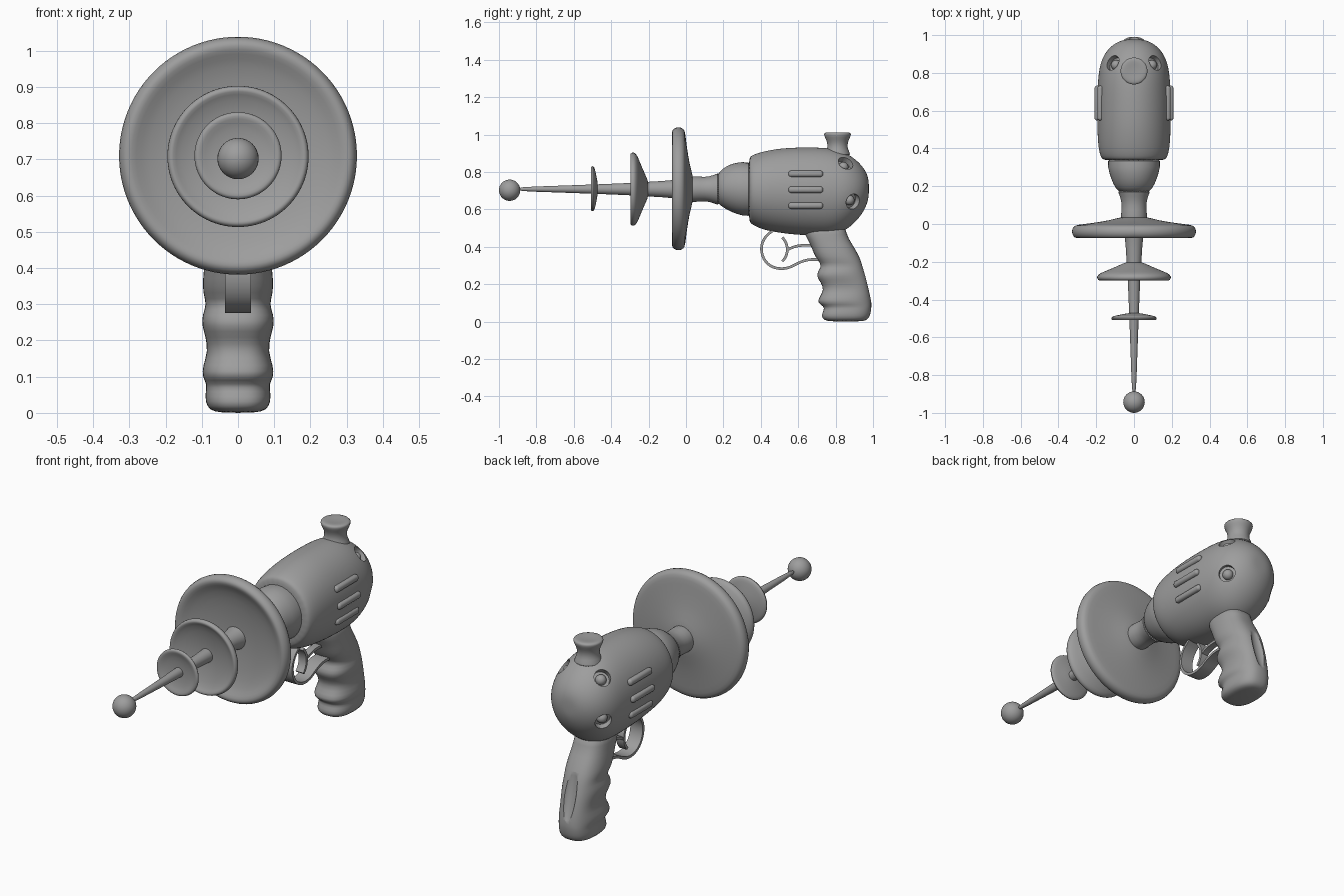
import bpy, bmesh, math
from mathutils import Vector

if "Cube" in bpy.data.objects:
    bpy.data.objects.remove(bpy.data.objects["Cube"])

GREY = (0.34, 0.34, 0.34, 1)
metal = bpy.data.materials.new("plain_grey")
metal.use_nodes = True
metal.diffuse_color = GREY
metal.node_tree.nodes["Principled BSDF"].inputs["Base Color"].default_value = GREY


def activate(ob):
    bpy.ops.object.select_all(action='DESELECT')
    ob.select_set(True)
    bpy.context.view_layer.objects.active = ob


def modify(ob, kind, **settings):
    """Add a modifier and apply it."""
    m = ob.modifiers.new(kind.lower(), kind)
    for key, value in settings.items():
        setattr(m, key, value)
    activate(ob)
    bpy.ops.object.modifier_apply(modifier=m.name)


def finish(ob, angle=40):
    activate(ob)
    bpy.ops.object.shade_smooth_by_angle(angle=math.radians(angle))
    return ob


def to_object(name, bm):
    bmesh.ops.recalc_face_normals(bm, faces=bm.faces)
    mesh = bpy.data.meshes.new(name)
    bm.to_mesh(mesh)
    bm.free()
    mesh.materials.append(metal)
    ob = bpy.data.objects.new(name, mesh)
    bpy.context.collection.objects.link(ob)
    return ob


def loft(name, rings, caps=True, smooth=1):
    """Skin a list of point rings, then subdivide."""
    bm = bmesh.new()
    loops = [[bm.verts.new(p) for p in ring] for ring in rings]
    n = len(loops[0])
    for a, b in zip(loops, loops[1:]):
        for i in range(n):
            j = (i + 1) % n
            bm.faces.new((a[i], a[j], b[j], b[i]))
    if caps:
        bm.faces.new(loops[0])
        bm.faces.new(loops[-1])
    ob = to_object(name, bm)
    if smooth:
        modify(ob, 'SUBSURF', levels=smooth)
    return ob


def circle(n=32):
    return [(math.cos(2 * math.pi * i / n), math.sin(2 * math.pi * i / n)) for i in range(n)]


def along_y(sections, n=32):
    return [[(rx * c, y, z + rz * s) for c, s in circle(n)] for y, z, rx, rz in sections]


def lathe(name, profile, z, n=48):
    return finish(loft(name, along_y([(y, z, r, r) for y, r in profile], n)))


def ball(name, loc, radius):
    bpy.ops.mesh.primitive_uv_sphere_add(segments=32, ring_count=16, radius=radius, location=loc)
    ob = bpy.context.object
    ob.name = name
    ob.data.materials.append(metal)
    return finish(ob)


def cutter(loc, direction, size, depth):
    """Elliptical drill; size is (along tangent, along y) where direction is radial."""
    bpy.ops.mesh.primitive_cylinder_add(vertices=24, radius=1, depth=depth, location=loc)
    ob = bpy.context.object
    ob.rotation_euler = Vector(direction).to_track_quat('Z', 'Y').to_euler()
    ob.scale = (size[0], size[1], 1)
    return ob


def cut(ob, cutters):
    activate(cutters[0])
    for c in cutters:
        c.hide_render = True
        c.select_set(True)
    if len(cutters) > 1:
        bpy.ops.object.join()
    tool = bpy.context.object
    modify(ob, 'BOOLEAN', operation='DIFFERENCE', solver='EXACT', object=tool)
    bpy.data.objects.remove(tool)


def band(name, path, half_width):
    """Thin bent strip following (y, z) points."""
    bm = bmesh.new()
    pairs = [[bm.verts.new((x, y, z)) for x in (-half_width, half_width)] for y, z in path]
    for a, b in zip(pairs, pairs[1:]):
        bm.faces.new((a[0], a[1], b[1], b[0]))
    ob = to_object(name, bm)
    modify(ob, 'SUBSURF', levels=2, boundary_smooth='PRESERVE_CORNERS')
    modify(ob, 'SOLIDIFY', thickness=0.014, offset=0)
    finish(ob)


# Barrel, tip and the three dishes
lathe("barrel", [(-0.92, .011), (-0.7, .017), (-0.5, .025), (-0.3, .032), (-0.2, .04), (-0.06, .046),
                 (0, .066), (0.05, .07), (0.1, .063), (0.15, .073), (0.19, .1)], 0.708)
ball("barrel_tip", (0, -0.943, 0.702), 0.057)
lathe("large_dish", [(.04, .065), (.02, .12), (.002, .24), (-.004, .3), (-.012, .322), (-.04, .333),
                     (-.068, .322), (-.077, .305), (-.068, .283), (-.05, .255), (-.03, .17), (-.02, .04)], 0.71)
lathe("middle_dish", [(-.2, .04), (-.215, .07), (-.245, .14), (-.262, .185), (-.28, .199), (-.297, .192),
                      (-.3, .18), (-.285, .165), (-.268, .1), (-.26, .03)], 0.708)
lathe("small_dish", [(-.47, .025), (-.483, .085), (-.488, .112), (-.498, .124), (-.51, .116),
                     (-.509, .104), (-.497, .08), (-.492, .02)], 0.71)

# Perforated collar around a flared core
core = loft("collar_core", along_y([(.16, .71, .07, .07), (.19, .715, .1, .1), (.24, .715, .122, .13),
                                    (.3, .71, .14, .145), (.37, .705, .145, .15)]))
finish(core)
collar = loft("collar", along_y([(.163, .737, .142, .165), (.18, .735, .146, .167), (.22, .728, .155, .17),
                                 (.28, .715, .165, .177), (.35, .706, .172, .178)]), caps=False)
modify(collar, 'SOLIDIFY', thickness=0.02, offset=0)
holes = []
for count, y, size in ((6, .227, (.06, .038)), (12, .307, (.027, .025))):
    for k in range(count):
        a = 2 * math.pi * k / count
        d = (math.cos(a), 0, math.sin(a))
        holes.append(cutter((.16 * d[0], y, .72 + .17 * d[2]), d, size, 0.12))
cut(collar, holes)
finish(collar)

# Main body with drilled ports
body = loft("body", along_y([(.335, .705, .15, .165), (.345, .705, .175, .182), (.4, .70, .19, .208),
                             (.5, .70, .195, .227), (.6, .697, .196, .235), (.7, .695, .195, .237),
                             (.78, .692, .19, .235), (.85, .695, .18, .212), (.91, .70, .152, .166),
                             (.95, .705, .112, .118), (.972, .71, .068, .07), (.978, .71, .03, .03)]), smooth=2)
ports = []
for side in (-1, 1):
    for loc, d in (((.115, .855, .85), (.6, .4, .7)), ((.148, .895, .64), (.72, .6, -.25))):
        p = Vector((side * loc[0], *loc[1:]))
        n = Vector((side * d[0], *d[1:])).normalized()
        ports.append((p, n))
cut(body, [cutter(p, n, (.042, .042), 0.07) for p, n in ports])
finish(body)
for i, (p, n) in enumerate(ports):
    ball(f"port_stud_{i + 1}", p - n * 0.035, 0.027)

# Raised bars on both flanks
for side in (-1, 1):
    for i, (x, z) in enumerate(((.178, .79), (.193, .705), (.182, .62))):
        bpy.ops.mesh.primitive_cube_add(size=1, location=(side * x, .64, z))
        bar = bpy.context.object
        bar.name = f"{'left' if side > 0 else 'right'}_bar_{i + 1}"
        bar.scale = (.032, .185, .034)
        bar.data.materials.append(metal)
        bpy.ops.object.transform_apply(location=False, rotation=False, scale=True)
        modify(bar, 'BEVEL', width=0.0145, segments=4)
        finish(bar)

# Knob on top
knob = loft("top_knob", [[(r * c, .81 + r * s, z) for c, s in circle()] for z, r in
                         ((.88, .075), (.905, .064), (.93, .053), (.96, .055), (.985, .068),
                          (1.0, .073), (1.01, .07), (1.012, .05), (1.008, .02))])
finish(knob)

# Grip: rows of height, front edge, back edge, half width, with finger ridges
rows = [(.53, .62, .85, .085), (.46, .635, .86, .088), (.42, .662, .885, .092), (.37, .68, .915, .098),
        (.33, .70, .935, .098), (.30, .728, .945, .086), (.27, .705, .955, .1), (.24, .697, .965, .1),
        (.21, .72, .972, .09), (.17, .738, .98, .083), (.13, .712, .988, .098), (.1, .70, .992, .1),
        (.08, .74, .992, .086), (.06, .735, .99, .09), (.03, .722, .985, .091), (.008, .735, .97, .08),
        (.0, .77, .94, .05)]
rings = []
for z, front, back, half in rows:
    ring = []
    for c, s in circle(28):
        width = half if c < 0 else half + (.088 - half) * c * (z > .02)
        y = (front + back) / 2 + (back - front) / 2 * math.copysign(abs(c) ** 0.8, c)
        ring.append((width * math.copysign(abs(s) ** 0.75, s), y, z))
    rings.append(ring)
grip = loft("grip", rings)
groove = ball("groove_cutter", (0, .968, .25), 1)
groove.scale = (.036, .026, .16)
groove.rotation_euler.x = 0.24
cut(grip, [groove])
finish(grip, 50)

# Trigger guard and trigger
band("trigger_guard", [(.47, .49), (.42, .455), (.395, .39), (.42, .315), (.48, .28), (.55, .283),
                       (.6, .315), (.66, .335), (.73, .33)], 0.036)
band("trigger", [(.515, .45), (.535, .425), (.545, .385), (.535, .345), (.515, .322)], 0.022)
band("trigger_link", [(.545, .385), (.58, .402), (.63, .41), (.7, .405)], 0.018)
